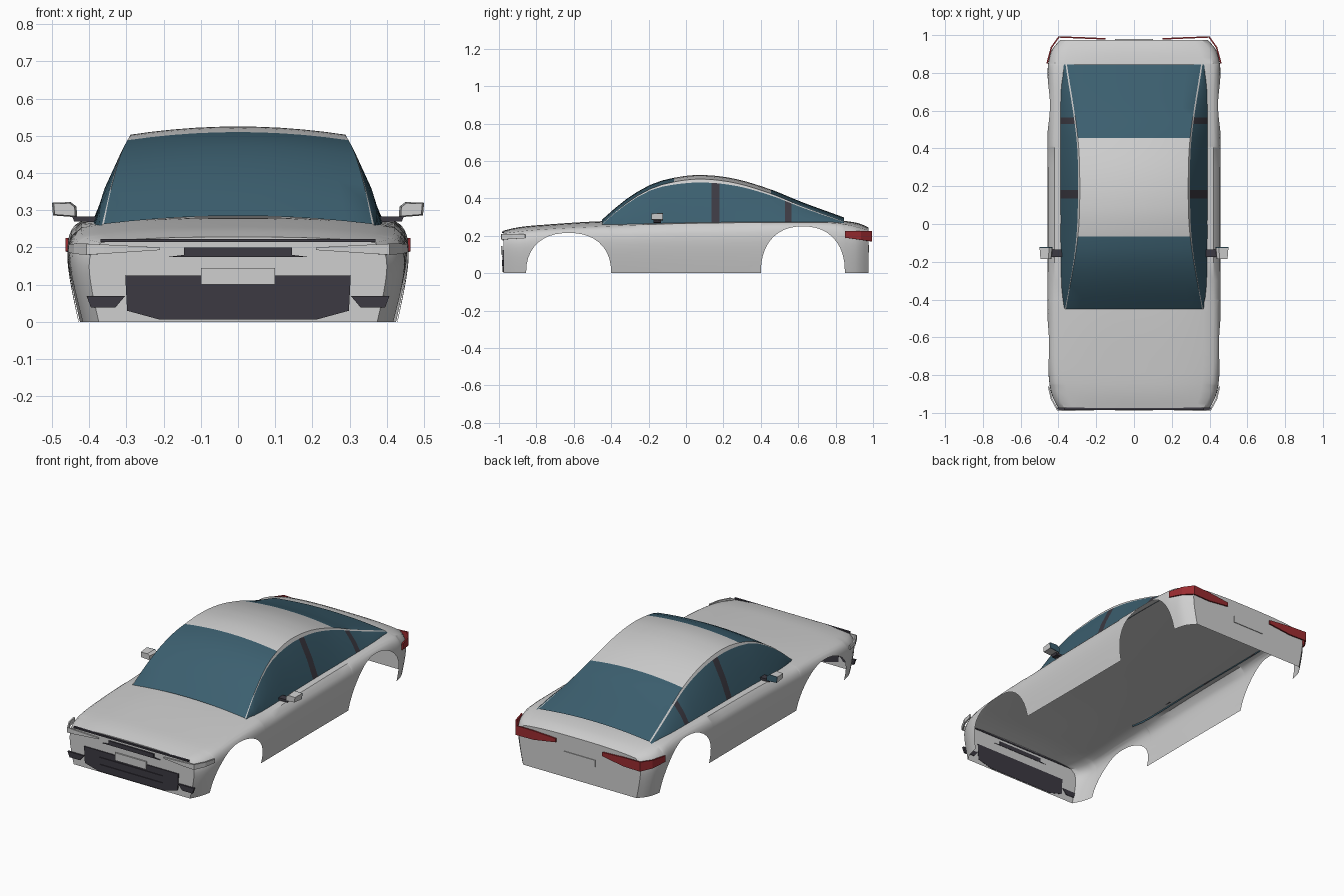
import bpy, bmesh, math

if "Cube" in bpy.data.objects:
    bpy.data.objects.remove(bpy.data.objects["Cube"])


def material(name, color):
    m = bpy.data.materials.new(name)
    m.use_nodes = True
    m.diffuse_color = (*color, 1)
    m.node_tree.nodes["Principled BSDF"].inputs["Base Color"].default_value = (*color, 1)
    return m


PAINT = material("light grey paint", (0.62, 0.62, 0.62))
GLASS = material("blue glass", (0.045, 0.115, 0.16))
TRIM = material("dark trim", (0.045, 0.042, 0.055))
RED = material("red lamp", (0.33, 0.025, 0.03))


def curve(*pts):
    """Smooth function of one variable through the given points."""
    n = len(pts)
    slope = []
    for i in range(n):
        a, b = pts[max(i - 1, 0)], pts[min(i + 1, n - 1)]
        slope.append((b[1] - a[1]) / (b[0] - a[0]))

    def f(v):
        v = min(max(v, pts[0][0]), pts[-1][0])
        i = next(k for k in range(n - 1) if v <= pts[k + 1][0])
        (x0, y0), (x1, y1) = pts[i], pts[i + 1]
        h = x1 - x0
        t = (v - x0) / h
        return (y0 * (1 + 2 * t) * (1 - t) ** 2 + slope[i] * h * t * (1 - t) ** 2
                + y1 * t * t * (3 - 2 * t) + slope[i + 1] * h * t * t * (t - 1))
    return f


def make(name, bm, mats, smooth=None):
    me = bpy.data.meshes.new(name)
    bm.to_mesh(me)
    bm.free()
    ob = bpy.data.objects.new(name, me)
    bpy.context.collection.objects.link(ob)
    for m in mats:
        me.materials.append(m)
    if smooth:
        bpy.ops.object.select_all(action="DESELECT")
        ob.select_set(True)
        bpy.context.view_layer.objects.active = ob
        bpy.ops.object.shade_smooth_by_angle(angle=math.radians(smooth))
    return ob


def loft(name, sections, mats, rule=None, caps=False, smooth=None):
    """Skin a row of sections; rule(section, column) picks the material."""
    bm = bmesh.new()
    grid = [[bm.verts.new(p) for p in s] for s in sections]
    for i in range(len(grid) - 1):
        a, b = grid[i], grid[i + 1]
        for j in range(len(a) - 1):
            f = bm.faces.new((a[j], b[j], b[j + 1], a[j + 1]))
            if rule:
                f.material_index = rule(i, j)
    if caps:
        bm.faces.new(grid[0])
        bm.faces.new(grid[-1][::-1])
    return make(name, bm, mats, smooth)


def mirror_x(ob):
    ob.modifiers.new("Mirror", "MIRROR")
    return ob


def plate(name, outline, y, depth, mat):
    """Flat plate from an x, z outline, its face at y, reaching back by depth."""
    bm = bmesh.new()
    front = [bm.verts.new((x, y, z)) for x, z in outline]
    back = [bm.verts.new((x, y + depth, z)) for x, z in outline]
    n = len(outline)
    bm.faces.new(front)
    bm.faces.new(back[::-1])
    for i in range(n):
        k = (i + 1) % n
        bm.faces.new((front[i], back[i], back[k], front[k]))
    bmesh.ops.recalc_face_normals(bm, faces=bm.faces[:])
    return make(name, bm, [mat])


def rect(w, z0, z1):
    return [(-w, z0), (w, z0), (w, z1), (-w, z1)]


def both(half):
    return half + [(-x, y, z) for x, y, z in half[-2::-1]]


# Body shell: open below, its lower edge follows the wheel arches
ARCHES = [(-0.6275, 0.2275, 0.215), (0.625, 0.225, 0.25)]
width = curve((-0.975, 0.40), (-0.92, 0.43), (-0.85, 0.447), (-0.7, 0.457), (0, 0.457),
              (0.82, 0.457), (0.88, 0.448), (0.93, 0.43), (0.975, 0.39))
deck = curve((-0.975, 0.228), (-0.9, 0.245), (-0.8, 0.256), (-0.45, 0.278), (0, 0.285),
             (0.7, 0.286), (0.845, 0.28), (0.93, 0.265), (0.975, 0.245))
shoulder = curve((-0.975, 0.213), (-0.8, 0.232), (-0.45, 0.25), (0, 0.266),
                 (0.7, 0.271), (0.845, 0.262), (0.975, 0.23))
flank = curve((0, 0.935), (0.25, 0.965), (0.5, 0.99), (0.7, 1), (0.85, 0.99),
              (0.95, 0.96), (1, 0.92))


def lower_edge(y):
    for c, r, top in ARCHES:
        t = abs(y - c) / r
        if t < 1:
            return top * (1 - t ** 2.3) ** (1 / 2.3)
    return 0


def body_section(y):
    w, zs, zc, z0 = width(y), shoulder(y), deck(y), lower_edge(y)
    half = []
    for k in range(11):
        z = z0 + (zs - z0) * k / 10
        half.append((w * flank(z / zs), y, z))
    for k in range(1, 9):
        s = 1 - k / 8
        half.append((w * flank(1) * s, y, zs + (zc - zs) * (1 - s ** 3)))
    return both(half)


stations = {-0.975, -0.95, -0.92, -0.885, 0.88, 0.905, 0.93, 0.955, 0.975}
stations |= {-0.3 + 0.1 * k for k in range(7)}
for c, r, top in ARCHES:
    stations |= {c - r * math.cos(math.pi * k / 20) for k in range(21)}
loft("body_shell", [body_section(y) for y in sorted(stations)], [PAINT], caps=True, smooth=35)

# Cabin: screens, roof, side windows and pillars in one skin
crown = curve((-0.45, 0.285), (-0.33, 0.388), (-0.19, 0.473), (-0.065, 0.51), (0.08, 0.525),
              (0.26, 0.505), (0.455, 0.447), (0.615, 0.382), (0.845, 0.298))
edge_x = curve((-0.45, 0.36), (-0.065, 0.297), (0.2, 0.287), (0.455, 0.297), (0.845, 0.355))
belt_x = curve((-0.45, 0.365), (-0.35, 0.385), (0.1, 0.39), (0.7, 0.39), (0.845, 0.372))
frame = curve((-0.45, 0.003), (-0.2, 0.008), (0.05, 0.018), (0.45, 0.01), (0.845, 0.003))
PILLARS = [(0.135, 0.18), (0.53, 0.565)]


def cabin_section(y):
    xe, xb = edge_x(y), belt_x(y)
    ze, zb = crown(y) - 0.022, shoulder(y) - 0.002
    f = min(frame(y) / max(ze - zb, 0.01), 0.4)
    half = []
    for t in (0, (1 - f) / 2, 1 - f, 1):
        bulge = 0.03 * t * (1 - t)
        half.append((xb + (xe - xb) * t + bulge, y, zb + (ze - zb) * t))
    for k in range(1, 6):
        s = 1 - k / 5
        half.append((xe * s, y, crown(y) - 0.022 * s * s))
    return both(half)


marks = [-0.45, -0.065, 0.135, 0.18, 0.455, 0.53, 0.565, 0.845]
rows = [a + (b - a) * k / 6 for a, b in zip(marks, marks[1:]) for k in range(6)] + [marks[-1]]


def cabin_rule(i, j):
    y = (rows[i] + rows[i + 1]) / 2
    column = min(j, 15 - j)
    if column < 2:
        return 2 if any(a < y < b for a, b in PILLARS) else 1
    if column == 2:
        return 0
    return 0 if -0.065 < y < 0.455 else 1


loft("cabin", [cabin_section(y) for y in rows], [PAINT, GLASS, TRIM], cabin_rule, smooth=35)

# Front face: grilles, slats, plate and fog lamp recesses
plate("hood_edge_strip", rect(0.37, 0.214, 0.223), -0.984, 0.012, TRIM)
plate("upper_grille", [(-0.185, 0.175), (0.185, 0.175), (0.145, 0.18), (0.145, 0.2),
                       (-0.145, 0.2), (-0.145, 0.18)], -0.982, 0.009, TRIM)
plate("lower_grille", [(-0.21, 0.006), (0.21, 0.006), (0.298, 0.03), (0.303, 0.125),
                       (-0.303, 0.125), (-0.298, 0.03)], -0.981, 0.008, TRIM)
for i, z in enumerate((0.047, 0.088)):
    plate(f"grille_slat_{i + 1}", rect(0.2, z - 0.002, z + 0.002), -0.985, 0.006, TRIM)
plate("front_number_plate", rect(0.1, 0.1, 0.145), -0.988, 0.008, PAINT)
plate("rear_number_plate", rect(0.1, 0.11, 0.15), 0.973, 0.006, PAINT)
mirror_x(plate("fog_recess", [(0.33, 0.038), (0.395, 0.038), (0.407, 0.07), (0.303, 0.07)],
               -0.984, 0.012, TRIM))


# Lamps wrapping round the corners, each step is x, y, low z, high z
def lamp(name, steps, mat):
    ob = loft(name, [[(x, y, lo), (x, y, hi)] for x, y, lo, hi in steps], [mat])
    sol = ob.modifiers.new("Solidify", "SOLIDIFY")
    sol.thickness = 0.008
    sol.offset = 0
    mirror_x(ob)


lamp("headlamp", [(0.21, -0.982, 0.193, 0.2), (0.36, -0.986, 0.183, 0.208),
                  (0.405, -0.984, 0.18, 0.21), (0.437, -0.925, 0.183, 0.21),
                  (0.452, -0.86, 0.187, 0.208)], PAINT)
lamp("tail_lamp", [(0.15, 0.98, 0.19, 0.212), (0.29, 0.986, 0.17, 0.222),
                   (0.398, 0.99, 0.17, 0.225), (0.437, 0.935, 0.178, 0.225),
                   (0.46, 0.85, 0.19, 0.225)], RED)

# Door mirrors on short arms
mirror_x(plate("mirror_arm", [(0.37, 0.268), (0.44, 0.27), (0.446, 0.284), (0.37, 0.283)],
               -0.175, 0.04, TRIM))
housing = [(0.432, 0.281), (0.497, 0.286), (0.5, 0.32), (0.45, 0.322), (0.434, 0.31)]
shell = plate("mirror_housing", housing, -0.185, 0.06, PAINT)
for v in shell.data.vertices:
    if v.co.y < -0.15:
        v.co.x = 0.468 + (v.co.x - 0.468) * 0.85
        v.co.z = 0.302 + (v.co.z - 0.302) * 0.85
mirror_x(shell)
mirror_x(plate("mirror_glass", housing, -0.126, 0.004, GLASS))
